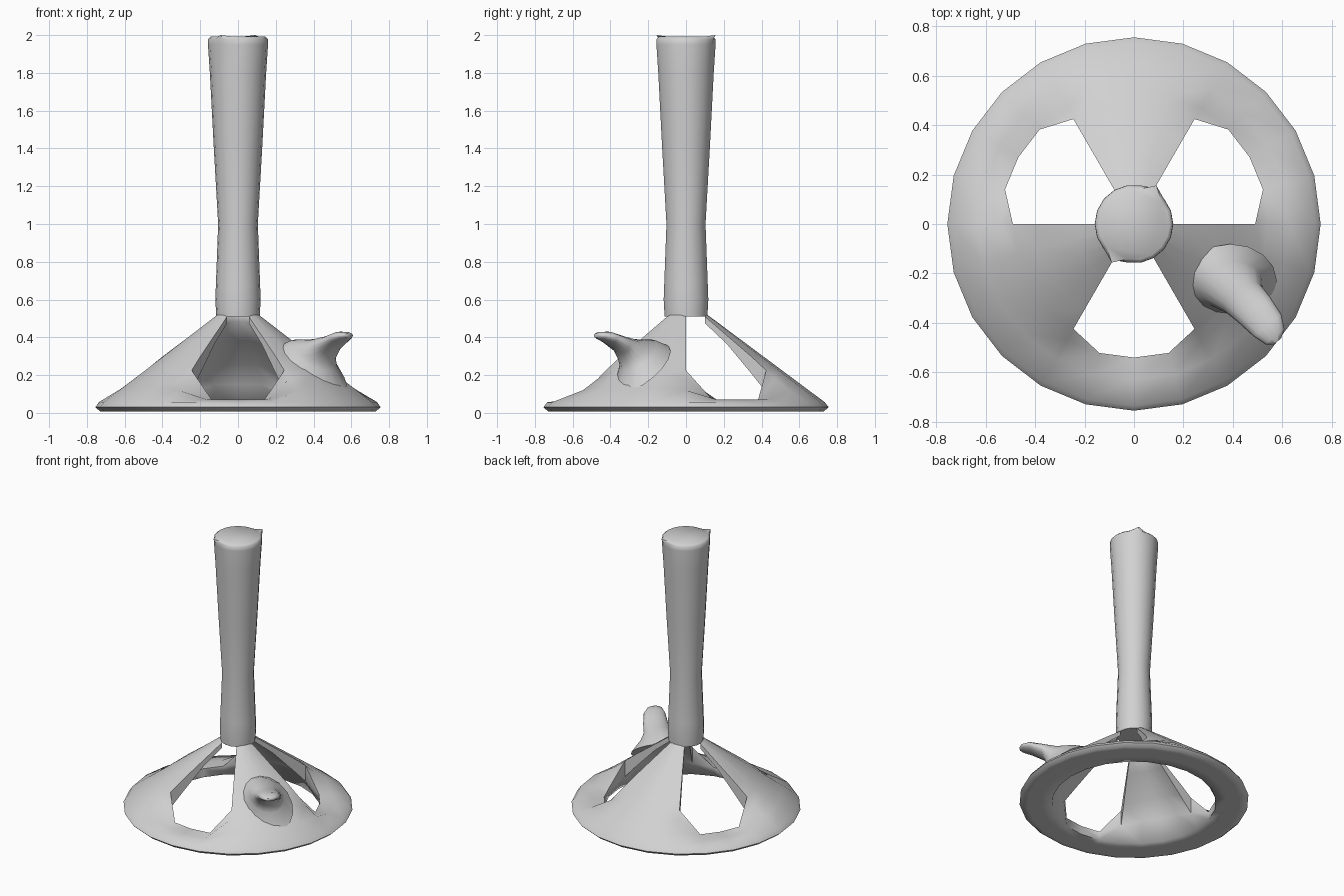
import bpy, bmesh
from math import sin, cos, pi, radians
from mathutils import Vector

if "Cube" in bpy.data.objects:
    bpy.data.objects.remove(bpy.data.objects["Cube"])

TONE = (0.64, 0.64, 0.64, 1)
grey = bpy.data.materials.new("light_grey")
grey.use_nodes = True
grey.diffuse_color = TONE
grey.node_tree.nodes["Principled BSDF"].inputs["Base Color"].default_value = TONE


def finish(bm, name, angle):
    bmesh.ops.recalc_face_normals(bm, faces=bm.faces)
    mesh = bpy.data.meshes.new(name)
    bm.to_mesh(mesh)
    bm.free()
    obj = bpy.data.objects.new(name, mesh)
    bpy.context.collection.objects.link(obj)
    mesh.materials.append(grey)
    bpy.ops.object.select_all(action='DESELECT')
    obj.select_set(True)
    bpy.context.view_layer.objects.active = obj
    bpy.ops.object.shade_smooth_by_angle(angle=radians(angle))


def loft(bm, rings):
    """Skin a list of closed rings and cap both ends."""
    loops = [[bm.verts.new(p) for p in ring] for ring in rings]
    n = len(loops[0])
    for a, b in zip(loops, loops[1:]):
        for i in range(n):
            j = (i + 1) % n
            bm.faces.new((a[i], a[j], b[j], b[i]))
    bm.faces.new(loops[0])
    bm.faces.new(loops[-1])
    return loops


# Conical base: rim ring with three leg panels and three open windows
SEG = 24
TOP_RADII = [0.73, 0.755, 0.735, 0.63, 0.54, 0.49, 0.40, 0.25, 0.115]
LOW_RADII = [0.73, 0.70, 0.67, 0.61, 0.54, 0.49, 0.40, 0.25, 0.115]
RING_ROW = 4          # rows up to here form the full rim
RING_Z = [0.008, 0.03, 0.056, 0.07, 0.07]
EDGE_Z = {2: 0.058, 3: 0.12, 4: 0.18, 5: 0.225}
EDGE_DEPTH = {5: 0.115, 6: 0.09, 7: 0.045}
PANEL_DEPTH = {5: 0.09, 6: 0.05}


def role(i):
    """0 and 4 are the edges of a leg panel, 1-3 its middle, 5-7 a window."""
    return (i + 4) % 8


def cone_z(r):
    return 0.06 + (0.73 - r) * 0.745


def top_z(i, k):
    r = TOP_RADII[k]
    if k < 2 or role(i) > 4:
        return RING_Z[k]
    if role(i) in (0, 4):
        return EDGE_Z.get(k, cone_z(r) - 0.008)
    return cone_z(r)


def low_z(i, k):
    if k <= RING_ROW:
        return 0.008
    depth = EDGE_DEPTH if role(i) in (0, 4) else PANEL_DEPTH
    return top_z(i, k) - depth.get(k, 0.035)


def sheet(bm, radii, height):
    grid = {}

    def vert(i, k):
        if (i, k) not in grid:
            a = 2 * pi * i / SEG
            grid[i, k] = bm.verts.new((radii[k] * cos(a), radii[k] * sin(a), height(i, k)))
        return grid[i, k]

    for i in range(SEG):
        j = (i + 1) % SEG
        for k in range(len(radii) - 1):
            if k < RING_ROW or role(i) < 4:
                bm.faces.new((vert(i, k), vert(j, k), vert(j, k + 1), vert(i, k + 1)))
    # small webs rounding the lower window corners
    for i in range(SEG):
        step = {0: -1, 4: 1}.get(role(i))
        if step:
            bm.faces.new((vert(i, 4), vert((i + step) % SEG, 4), vert(i, 5)))
    return grid


bm = bmesh.new()
upper = sheet(bm, TOP_RADII, top_z)
lower = sheet(bm, LOW_RADII, low_z)
keys = {v: k for k, v in upper.items()}
for e in [e for e in bm.edges if e.is_boundary and e.verts[0] in keys]:
    a, b = e.verts
    bm.faces.new((a, b, lower[keys[b]], lower[keys[a]]))
bmesh.ops.remove_doubles(bm, verts=bm.verts, dist=0.003)
finish(bm, "windowed_base", 75)

# Flared post with a slightly crooked top
SIDES = 18
profile = [(0.115, 0.51), (0.12, 0.60), (0.117, 0.68), (0.105, 1.0), (0.128, 1.4),
           (0.149, 1.8), (0.159, 1.95), (0.158, 1.98), (0.144, 1.992)]
bm = bmesh.new()
rings = [[(r * cos(2 * pi * i / SIDES), r * sin(2 * pi * i / SIDES), z)
          for i in range(SIDES)] for r, z in profile]
loops = loft(bm, rings)
for i in (3, 12):
    a = 2 * pi * i / SIDES
    for loop, reach, z in ((loops[-2], 0.168, 1.978), (loops[-1], 0.18, 2.0)):
        loop[i].co = (reach * cos(a), reach * sin(a), z)
finish(bm, "post", 50)

# Blunt foot peg with a flared root lying on one leg panel
# each section: x, y, z, half width, lean back toward the post, half height
side = Vector((0.77, 0.63, 0))
back = Vector((-0.79, 0.61, 0))
sections = [(0.39, -0.23, 0.238, 0.17, 0.17, 0.127), (0.395, -0.25, 0.307, 0.12, 0.11, 0.082),
            (0.44, -0.30, 0.328, 0.09, 0.045, 0.062), (0.485, -0.345, 0.362, 0.083, 0.0, 0.046),
            (0.54, -0.41, 0.398, 0.072, 0.0, 0.032), (0.57, -0.455, 0.409, 0.05, 0.0, 0.02),
            (0.58, -0.475, 0.41, 0.02, 0.0, 0.01)]
bm = bmesh.new()
rings = []
for x, y, z, w, lean, h in sections:
    up = back * lean + Vector((0, 0, h))
    rings.append([Vector((x, y, z)) + side * w * cos(2 * pi * i / 16)
                  + up * sin(2 * pi * i / 16) for i in range(16)])
loft(bm, rings)
finish(bm, "foot_peg", 60)
